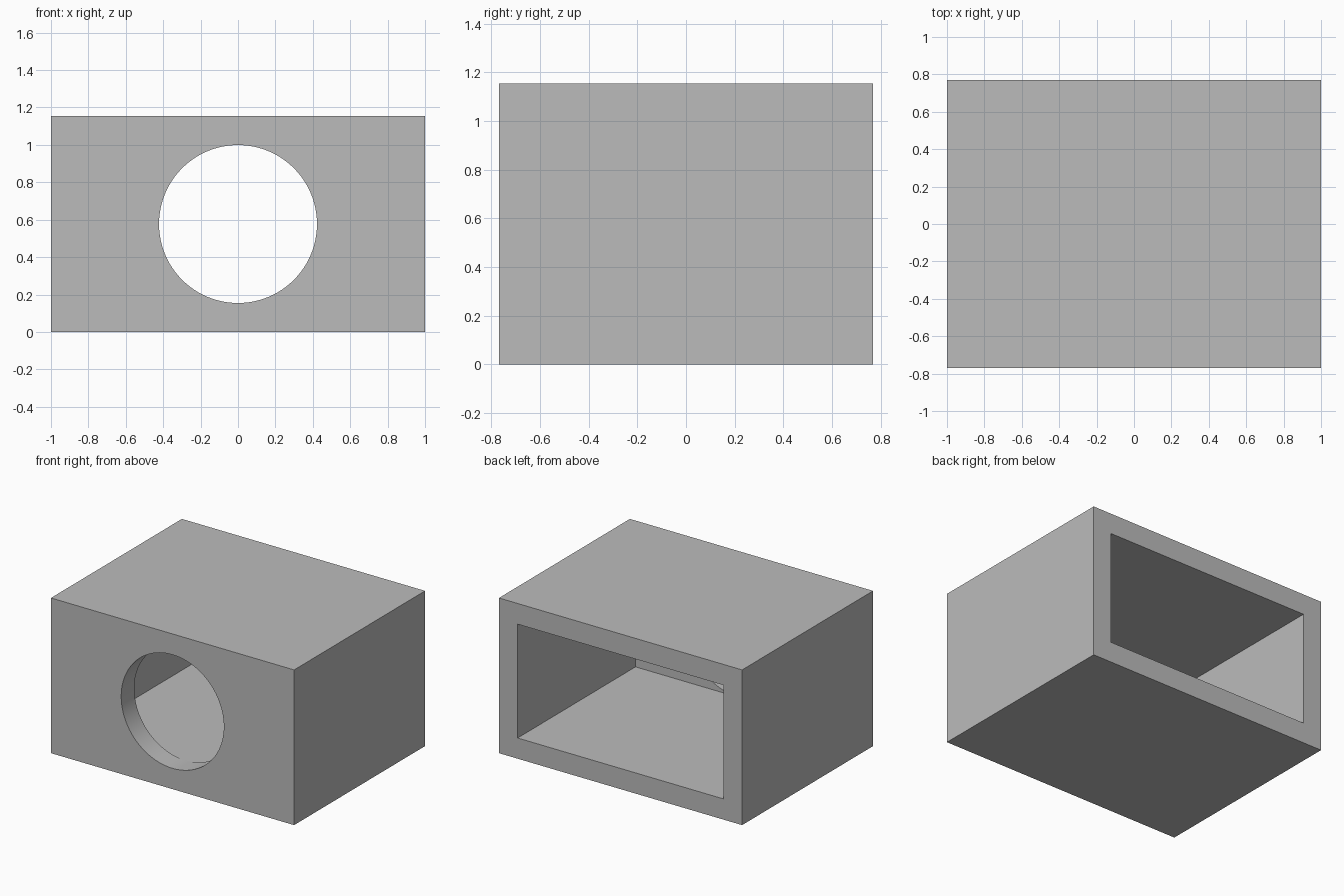
import bpy
import math

if "Cube" in bpy.data.objects:
    bpy.data.objects.remove(bpy.data.objects["Cube"], do_unlink=True)

UNIT = 2 / 13                      # wall thickness
W, D, H = 13 * UNIT, 10 * UNIT, 7.5 * UNIT

grey = bpy.data.materials.new("light_grey")
grey.use_nodes = True
grey.diffuse_color = (0.5, 0.5, 0.5, 1)
grey.node_tree.nodes["Principled BSDF"].inputs["Base Color"].default_value = (0.5, 0.5, 0.5, 1)


def box(name, size, location):
    bpy.ops.mesh.primitive_cube_add(size=1, location=location)
    obj = bpy.context.object
    obj.name = name
    obj.scale = size
    bpy.ops.object.transform_apply(location=True, rotation=True, scale=True)
    obj.data.materials.append(grey)
    return obj


def cut(target, cutter):
    cutter.hide_render = True
    mod = target.modifiers.new("cut", 'BOOLEAN')
    mod.operation = 'DIFFERENCE'
    mod.solver = 'EXACT'
    mod.object = cutter
    bpy.ops.object.select_all(action='DESELECT')
    bpy.context.view_layer.objects.active = target
    target.select_set(True)
    bpy.ops.object.modifier_apply(modifier=mod.name)
    bpy.data.objects.remove(cutter, do_unlink=True)


# Solid outer block
housing = box("housing", (W, D, H), (0, 0, H / 2))

# Rectangular cavity, open at the back, leaving the front wall
cavity = box("cavity_cutter", (W - 2 * UNIT, D, H - 2 * UNIT), (0, UNIT, H / 2))
cut(housing, cavity)

# Round opening through the front wall, just clear of the floor and ceiling
bpy.ops.mesh.primitive_cylinder_add(
    vertices=96, radius=2.745 * UNIT, depth=3 * UNIT,
    location=(0, -D / 2, H / 2), rotation=(math.pi / 2, 0, 0))
opening = bpy.context.object
opening.name = "opening_cutter"
opening.data.materials.append(grey)
cut(housing, opening)

# Smooth bore, sharp rims and corners
bpy.ops.object.shade_smooth_by_angle(angle=math.radians(30))
